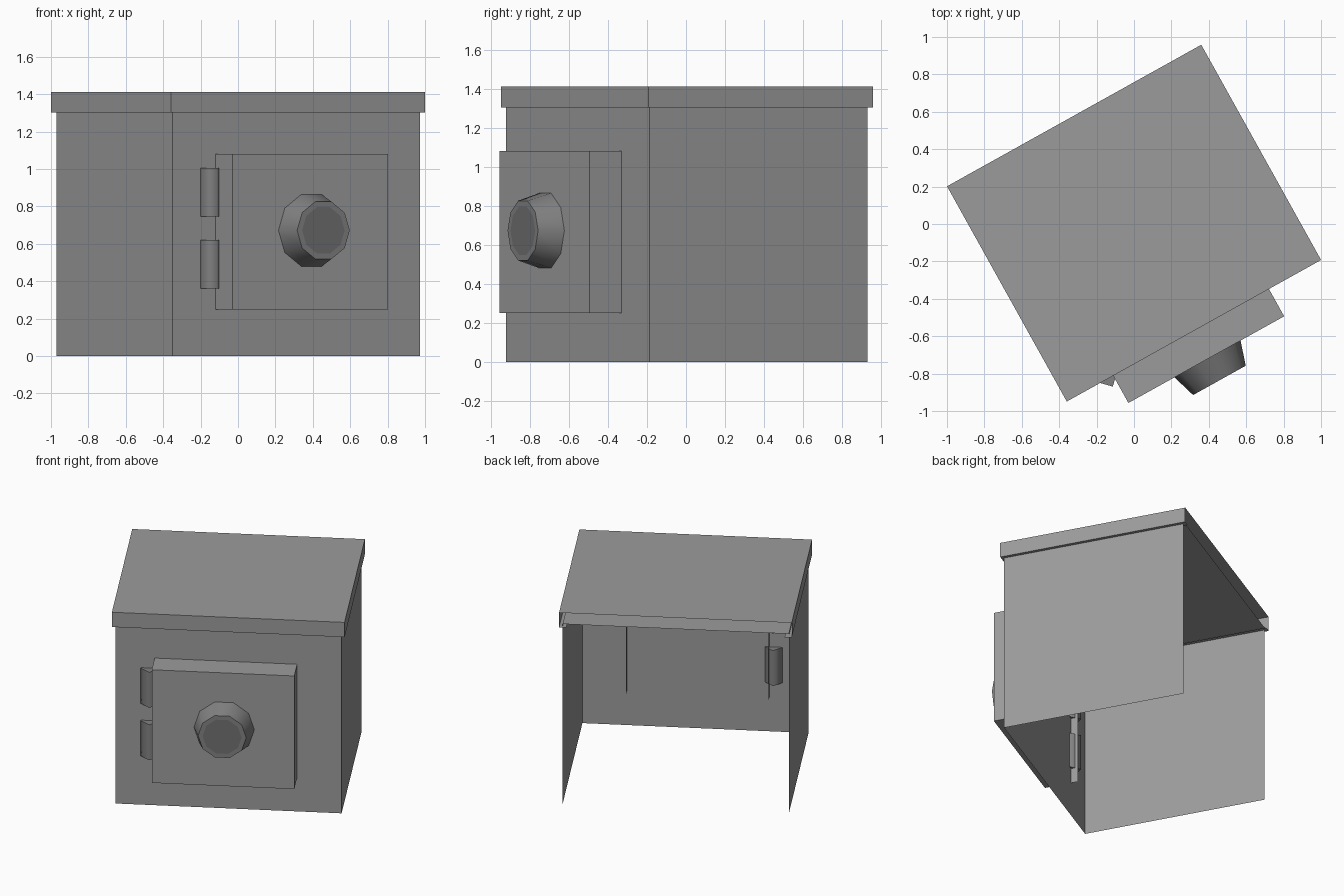
import bpy, bmesh, math

if "Cube" in bpy.data.objects:
    bpy.data.objects.remove(bpy.data.objects["Cube"])

ANGLE = math.radians(29.1)      # whole model is turned about z


def grey(name, value):
    mat = bpy.data.materials.new(name)
    mat.diffuse_color = (value, value, value, 1)
    mat.use_nodes = True
    mat.node_tree.nodes["Principled BSDF"].inputs["Base Color"].default_value = mat.diffuse_color
    return mat


PAINT = grey("grey_paint", 0.33)
METAL = grey("dark_metal", 0.22)
INSET = grey("knob_inset", 0.16)


def make_object(name, bm, mat):
    mesh = bpy.data.meshes.new(name)
    bm.to_mesh(mesh)
    bm.free()
    mesh.materials.append(mat)
    obj = bpy.data.objects.new(name, mesh)
    bpy.context.collection.objects.link(obj)
    obj.rotation_euler.z = ANGLE
    obj.location.y = 0.005
    return obj


def open_box(name, x, y, z, skip):
    """Sheet box; skip lists the face normals to leave out."""
    bm = bmesh.new()
    bmesh.ops.create_cube(bm, size=1)
    bm.normal_update()
    gone = [f for f in bm.faces
            if tuple(round(c) for c in f.normal) in skip]
    bmesh.ops.delete(bm, geom=gone, context='FACES')
    for v in bm.verts:
        for i, (lo, hi) in enumerate((x, y, z)):
            v.co[i] = lo + (v.co[i] + 0.5) * (hi - lo)
    return make_object(name, bm, PAINT)


def lathe(name, profile, sides, centre, axis, caps, smooth=40):
    """Revolve (radius, offset) points around the y or z axis."""
    bm = bmesh.new()
    rings = []
    for r, h in profile:
        ring = []
        for i in range(sides):
            a = 2 * math.pi * i / sides
            c, s = r * math.cos(a), r * math.sin(a)
            p = (c, h, s) if axis == 'y' else (c, s, h)
            ring.append(bm.verts.new([p[k] + centre[k] for k in range(3)]))
        rings.append(ring)
    for a, b in zip(rings, rings[1:]):
        for i in range(sides):
            j = (i + 1) % sides
            bm.faces.new((a[i], a[j], b[j], b[i]))
    cap_faces = [bm.faces.new(rings[k]) for k in caps]
    bmesh.ops.recalc_face_normals(bm, faces=bm.faces)
    if axis == 'y':             # the knob's end has its own shade
        cap_faces[-1].material_index = 1
    if smooth > 90:             # keep caps flat against smooth sides
        bmesh.ops.split(bm, geom=cap_faces)
    obj = make_object(name, bm, METAL)
    obj.data.materials.append(INSET)
    bpy.ops.object.select_all(action='DESELECT')
    obj.select_set(True)
    bpy.context.view_layer.objects.active = obj
    bpy.ops.object.shade_smooth_by_angle(angle=math.radians(smooth))
    return obj


BACK, FRONT = (0, 1, 0), (0, -1, 0)
TOP, BOTTOM = (0, 0, 1), (0, 0, -1)

# Housing: three walls and a top, open at the back and bottom
open_box("housing", (-0.756, 0.756), (-0.64, 0.638), (0, 1.32), [BACK, BOTTOM])

# Lid: overhanging shell, open at the back
open_box("lid", (-0.778, 0.778), (-0.659, 0.658), (1.303, 1.411), [BACK, BOTTOM])

# Lip under the lid along the left, front and right sides
bm = bmesh.new()
outer = [(-0.778, 0.658), (-0.778, -0.659), (0.778, -0.659), (0.778, 0.658)]
inner = [(-0.73, 0.658), (-0.73, -0.61), (0.73, -0.61), (0.73, 0.658)]
o = [bm.verts.new((x, y, 1.303)) for x, y in outer]
n = [bm.verts.new((x, y, 1.303)) for x, y in inner]
for i in range(3):
    bm.faces.new((o[i], n[i], n[i + 1], o[i + 1]))
make_object("lid_lip", bm, PAINT)

# Door slab on the front wall, its side flanges reaching through the wall
open_box("door", (-0.494, 0.459), (-0.826, -0.641), (0.25, 1.08), [BACK])
open_box("door_flanges", (-0.494, 0.459), (-0.641, -0.59), (0.25, 1.08),
         [BACK, FRONT, TOP, BOTTOM])

# Ten-sided tapered knob with an inset end face
lathe("knob", [(0.204, -0.82), (0.161, -0.957), (0.13, -0.957)],
      10, (-0.01, 0, 0.672), 'y', [-1])

# Two four-sided hinge barrels beside the door
for name, z in (("lower_hinge", 0.36), ("upper_hinge", 0.745)):
    lathe(name, [(0.064, 0), (0.064, 0.26)], 4, (-0.524, -0.645, z), 'z',
          [0, -1], 100)
